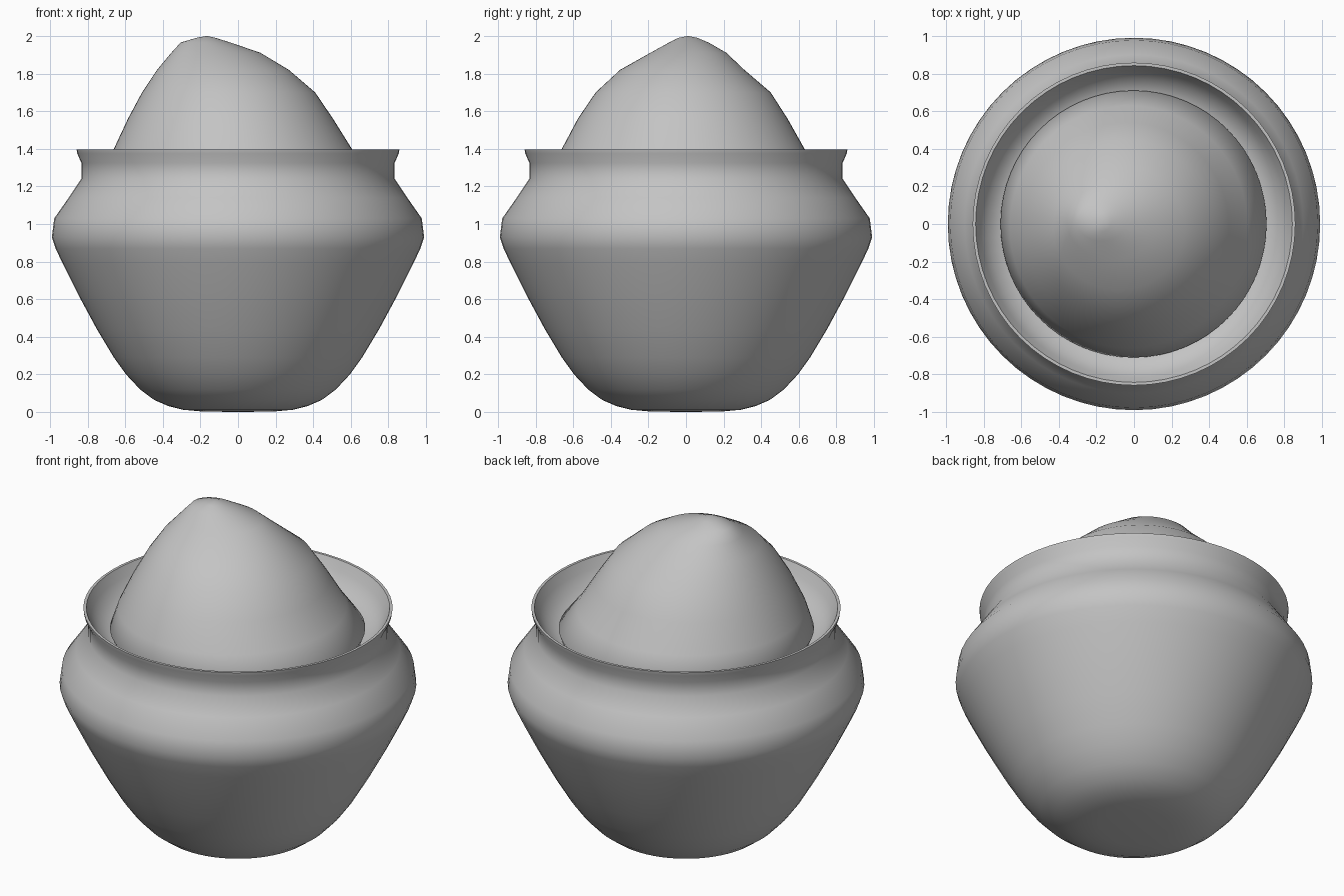
import bpy, bmesh, math

if "Cube" in bpy.data.objects:
    bpy.data.objects.remove(bpy.data.objects["Cube"])

N = 64

clay = bpy.data.materials.new("plain grey")
clay.diffuse_color = (0.55, 0.55, 0.55, 1)
clay.use_nodes = True
clay.node_tree.nodes["Principled BSDF"].inputs["Base Color"].default_value = clay.diffuse_color


def loft(name, rings, bottom, top, angle):
    """Skin a stack of ellipses (z, xmin, xmax, ymin, ymax) closed by two end points."""
    bm = bmesh.new()
    loops = []
    for z, x0, x1, y0, y1 in rings:
        loops.append([bm.verts.new(((x0 + x1) / 2 + (x1 - x0) / 2 * math.cos(2 * math.pi * i / N),
                                    (y0 + y1) / 2 + (y1 - y0) / 2 * math.sin(2 * math.pi * i / N), z))
                      for i in range(N)])
    for a, b in zip(loops, loops[1:]):
        for i in range(N):
            j = (i + 1) % N
            bm.faces.new((a[i], a[j], b[j], b[i]))
    low, high = bm.verts.new(bottom), bm.verts.new(top)
    for i in range(N):
        j = (i + 1) % N
        bm.faces.new((low, loops[0][j], loops[0][i]))
        bm.faces.new((high, loops[-1][i], loops[-1][j]))
    bmesh.ops.recalc_face_normals(bm, faces=bm.faces)
    me = bpy.data.meshes.new(name)
    bm.to_mesh(me)
    bm.free()
    me.materials.append(clay)
    ob = bpy.data.objects.new(name, me)
    bpy.context.collection.objects.link(ob)
    bpy.ops.object.select_all(action='DESELECT')
    ob.select_set(True)
    bpy.context.view_layer.objects.active = ob
    bpy.ops.object.shade_smooth_by_angle(angle=math.radians(angle))
    return ob


# Pot: outside wall, flared rim, then the inside sloping down to the filling
profile = [(0.20, 0.004), (0.29, 0.012), (0.37, 0.032), (0.445, 0.064), (0.52, 0.12),
           (0.595, 0.20), (0.66, 0.29), (0.75, 0.44), (0.85, 0.625), (0.93, 0.785),
           (0.97, 0.87), (0.99, 0.93), (0.977, 1.03), (0.90, 1.14), (0.833, 1.24),
           (0.833, 1.325), (0.855, 1.375), (0.858, 1.395), (0.842, 1.395),
           (0.815, 1.34), (0.775, 1.28), (0.70, 1.235)]
loft("pot", [(z, -r, r, -r, r) for r, z in profile], (0, 0, 0), (0, 0, 1.22), 50)

# Filling: lopsided mound with its tip leaning to the left
mound = [(1.225, -0.69, 0.69, -0.69, 0.69),
         (1.27, -0.71, 0.705, -0.71, 0.71),
         (1.40, -0.66, 0.605, -0.66, 0.63),
         (1.56, -0.585, 0.505, -0.575, 0.54),
         (1.70, -0.51, 0.41, -0.48, 0.45),
         (1.82, -0.43, 0.27, -0.35, 0.31),
         (1.91, -0.355, 0.12, -0.19, 0.215),
         (1.965, -0.305, -0.04, -0.09, 0.12),
         (1.99, -0.22, -0.12, -0.04, 0.06)]
loft("mound_filling", mound, (0, 0, 1.225), (-0.165, 0.01, 2.0), 60)
